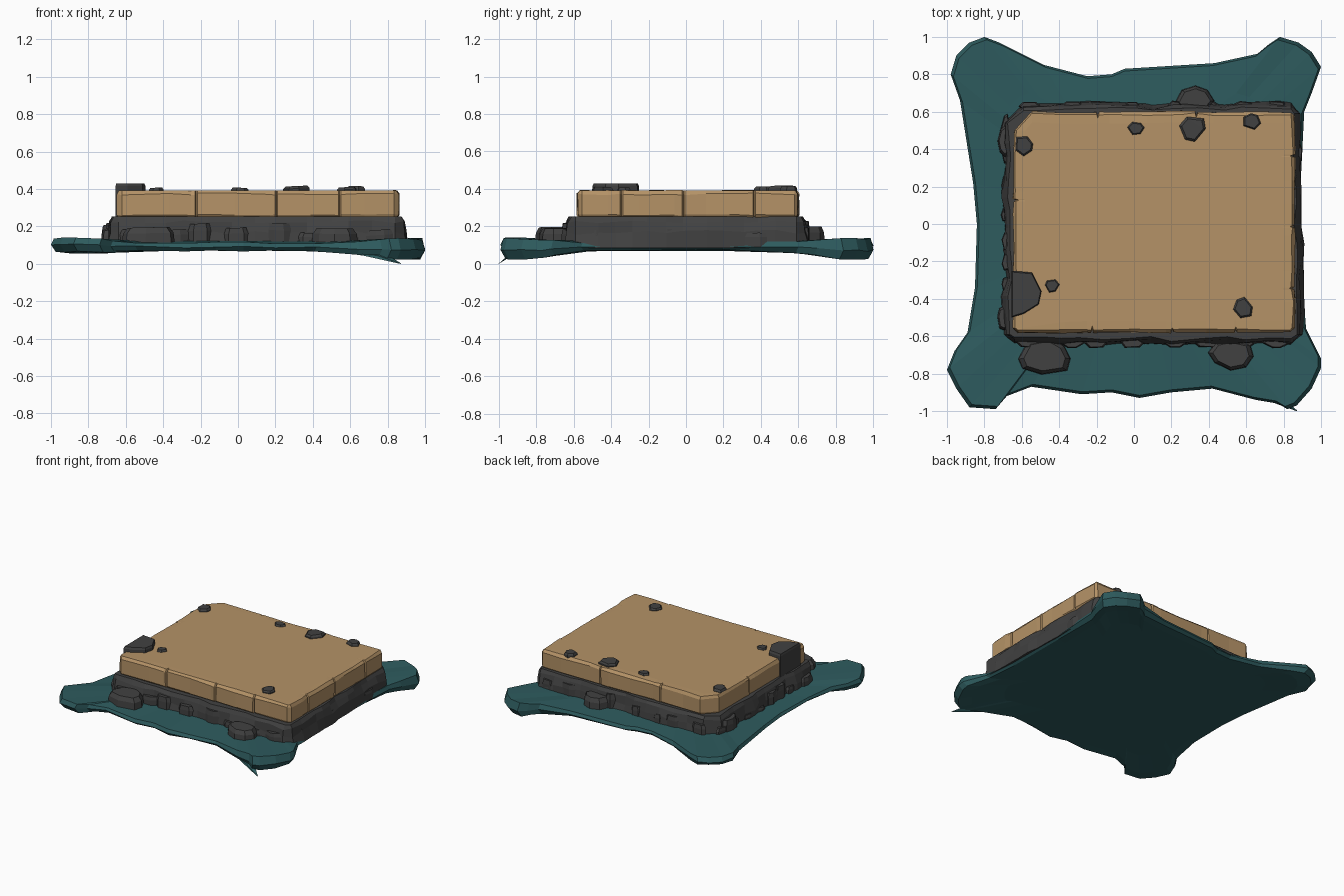
import bpy, bmesh, math, random
from mathutils import Vector

if "Cube" in bpy.data.objects:
    bpy.data.objects.remove(bpy.data.objects["Cube"])

random.seed(7)
rnd = random.uniform


def material(name, col):
    m = bpy.data.materials.new(name)
    m.diffuse_color = (*col, 1)
    m.use_nodes = True
    m.node_tree.nodes["Principled BSDF"].inputs["Base Color"].default_value = m.diffuse_color
    return m


TAN = material("tan sandstone", (0.46, 0.29, 0.135))
DARK = material("dark rock", (0.053, 0.053, 0.053))
TEAL = material("teal ground", (0.027, 0.105, 0.112))


def loft(name, rings, mat):
    """Closed flat-shaded solid through a stack of equal-length rings."""
    bm = bmesh.new()
    vs = [[bm.verts.new(p) for p in r] for r in rings]
    n = len(rings[0])
    for a, b in zip(vs, vs[1:]):
        for i in range(n):
            j = (i + 1) % n
            bm.faces.new((a[i], a[j], b[j], b[i]))
    bm.faces.new(vs[0][::-1])
    bm.faces.new(vs[-1])
    bmesh.ops.triangulate(bm, faces=[f for f in bm.faces if len(f.verts) > 4])
    bmesh.ops.recalc_face_normals(bm, faces=bm.faces)
    me = bpy.data.meshes.new(name)
    bm.to_mesh(me)
    bm.free()
    me.materials.append(mat)
    ob = bpy.data.objects.new(name, me)
    bpy.context.collection.objects.link(ob)
    return ob


def outline(x0, x1, y0, y1, chamfers, steps, rough, cracks=((), (), (), ())):
    """Rough rectangle as (point, outward normal, crack flag); cracks are notches along a side."""
    corners = [Vector(c) for c in ((x0, y0), (x1, y0), (x1, y1), (x0, y1))]
    out = []
    for s in range(4):
        a, b = corners[s], corners[(s + 1) % 4]
        d = (b - a).normalized()
        nrm = Vector((d.y, -d.x))
        length = (b - a).length
        lo, hi = chamfers[s], length - chamfers[(s + 1) % 4]
        stops = [(lo + (hi - lo) * (k + (rnd(-.25, .25) if 0 < k < steps else 0)) / steps, 0)
                 for k in range(steps + 1)]
        for c in cracks[s]:
            stops = [t for t in stops if abs(t[0] - c * length) > .02]
            stops += [(c * length - .007, 0), (c * length, 1), (c * length + .007, 0)]
        for t, crack in sorted(stops):
            depth = -.015 if crack else rnd(-rough, rough)
            out.append((a + d * t + nrm * depth, nrm, crack))
    return out


def ring(pts, grow, z, jit=0, zj=0):
    return [(p.x + n.x * (grow + rnd(-jit, jit)), p.y + n.y * (grow + rnd(-jit, jit)),
             z + rnd(-zj, zj)) for p, n, c in pts]


def rock(name, x, y, w, d, z0, z1, sides=7, flare=1.0, turn=0.0):
    """Faceted pebble with a bevelled, slightly tilted top."""
    ang = [turn + math.tau * (i + rnd(-.22, .22)) / sides for i in range(sides)]
    rad = [rnd(.9, 1.1) for _ in ang]
    tilt = rnd(-.06, .06) * (z1 - z0)

    def level(k, z, t):
        return [(x + w / 2 * r * k * math.cos(a), y + d / 2 * r * k * math.sin(a),
                 z + t * math.cos(a)) for a, r in zip(ang, rad)]
    h = z1 - z0
    return loft(name, [level(flare, z0, 0), level(1, z0 + h * .7, tilt), level(.82, z1, tilt)], DARK)


# Teal ground sheet: star-cornered outline, corners lift on top and sag below
ground = [(-1, -.78), (-.95, -.88), (-.88, -.98), (-.74, -.99), (-.68, -.92), (-.55, -.87),
          (-.28, -.91), (-.12, -.9), (.03, -.93), (.2, -.9), (.42, -.88), (.65, -.94),
          (.77, -.96), (.82, -.99), (.87, -.97), (.95, -.88), (1, -.77), (1, -.72), (.92, -.56),
          (.9, -.3), (.89, .2), (.91, .6), (.95, .7), (1, .84), (.95, .92), (.88, .97), (.78, 1),
          (.72, .96), (.66, .91), (.43, .86), (-.05, .83), (-.12, .8), (-.25, .79), (-.48, .85),
          (-.72, .97), (-.8, 1), (-.88, .97), (-.95, .9), (-.98, .8), (-.93, .66), (-.86, .22),
          (-.84, 0), (-.85, -.34), (-.89, -.58), (-.96, -.68)]


def sheet(scale, z, lift, sag_left=0, sag_right=0):
    pts = []
    for x, y in ground:
        c = max(0, min(1, (min(abs(x), abs(y)) - .55) / .25))
        zz = z + lift * c - (sag_right if x > 0 else sag_left) * c
        pts.append((x * scale, y * scale, zz + (rnd(-.006, .006) if scale > .9 else 0)))
    return pts


loft("ground_sheet", [sheet(.72, .07, 0), sheet(.9, .07, 0, .015, .03),
                      sheet(.975, .072, 0, .006, .045), sheet(1, .09, .012, 0, .03),
                      sheet(.985, .112, .024), sheet(.7, .122, 0)], TEAL)
# Thin torn sliver hanging at the front right corner
loft("ground_sliver", [[(.62, -.91, .055), (.74, -.95, .045), (.76, -.9, .07)],
                       [(.868, -1, 0), (.872, -1, .001), (.872, -.997, .003)]], TEAL)

# Dark foundation course
base = outline(-.67, .87, -.62, .62, (.03, .03, .03, .08), 12, .01)
loft("foundation", [ring(base, .03, .085, .008), ring(base, .02, .17, .01, .015),
                    ring(base, .008, .225, .007, .008), ring(base, -.006, .252, .005)], DARK)

# Tan slab with worn edges and crack notches
slab = outline(-.645, .86, -.58, .6, (.025, .025, .02, .1), 7, .004,
               ((.28, .565, .79), (.2, .48, .8), (.35, .7), (.4, .75)))
loft("sandstone_slab", [ring(slab, -.012, .243), ring(slab, 0, .262, .003, .004),
                        ring(slab, 0, .372, .003, .006), ring(slab, -.014, .392, .006, .002),
                        ring(slab, -.06, .393)], TAN)

# Pebbles set into the slab: x, y, width, depth, top
for i, (x, y, w, d, z) in enumerate([(-.59, .42, .11, .11, .412), (.01, .51, .1, .07, .407),
                                     (.63, .55, .1, .09, .416), (-.44, -.33, .08, .07, .407),
                                     (.585, -.45, .11, .12, .41), (.315, .51, .15, .14, .416)]):
    rock(f"slab_pebble_{i + 1}", x, y, w, d, .37, z, 6, turn=rnd(0, 1))
# Large corner stone that also clads the slab's left edge
loft("corner_stone", [[(cx * k - .58 * (1 - k), cy * k - .37 * (1 - k), z) for cx, cy in
                       ((-.655, -.5), (-.59, -.48), (-.51, -.43), (-.495, -.36),
                        (-.545, -.26), (-.655, -.25))]
                      for k, z in ((1, .24), (1, .415), (.94, .43))], DARK)

# Boulders leaning on the foundation: x, y, width, depth, top
for i, (x, y, w, d, z) in enumerate([(-.475, -.71, .28, .2, .195), (.52, -.695, .23, .16, .19),
                                     (.33, .66, .2, .14, .2), (-.69, .45, .07, .17, .21),
                                     (-.69, -.5, .08, .14, .18)]):
    rock(f"boulder_{i + 1}", x, y, w, d, .09, z, 8, 1.06)

# Small rubble along each side of the foundation
for i in range(8):
    t = (i + .5) / 8
    x = -.62 + 1.45 * t + rnd(-.04, .04)
    y = -.56 + 1.12 * t + rnd(-.04, .04)
    rock(f"rubble_front_{i + 1}", x, -.635, rnd(.1, .16), .06, .09, rnd(.15, .22), 6)
    rock(f"rubble_back_{i + 1}", x, .63, rnd(.08, .15), .06, .09, rnd(.15, .23), 6)
    rock(f"rubble_left_{i + 1}", -.685, y, .05, rnd(.08, .15), .09, rnd(.14, .22), 6)
    if i % 3 == 0:
        rock(f"rubble_right_{i + 1}", .875, y, .05, rnd(.1, .16), .09, rnd(.15, .22), 6)
